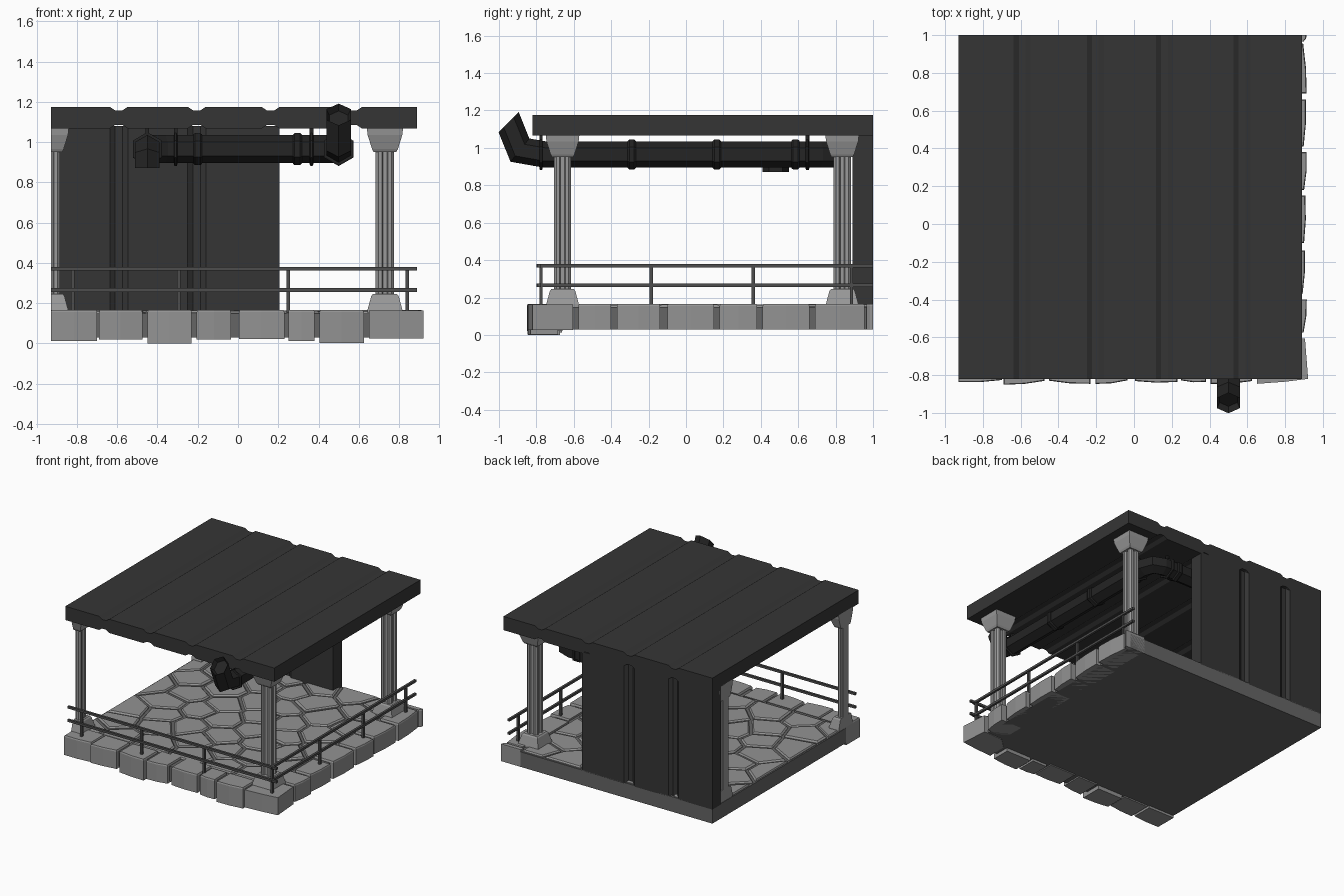
import bpy, bmesh, math, random
from mathutils import Vector, Matrix

if "Cube" in bpy.data.objects:
    bpy.data.objects.remove(bpy.data.objects["Cube"])

random.seed(4)
X0, X1, Y0, Y1 = -0.93, 0.89, -0.82, 1.0      # slab and roof outline


def material(name, v):
    m = bpy.data.materials.new(name)
    m.diffuse_color = (v, v, v, 1)
    m.use_nodes = True
    m.node_tree.nodes["Principled BSDF"].inputs["Base Color"].default_value = m.diffuse_color
    return m


DARK = material("dark sheet metal", 0.036)
PIPE = material("black pipe metal", 0.018)
RAIL = material("rail steel", 0.075)
STONE = material("pale stone", 0.29)
MORTAR = material("grey mortar", 0.13)
COLUMN = material("column stone", 0.32)


def finish(bm, name, mat):
    bmesh.ops.recalc_face_normals(bm, faces=bm.faces)
    me = bpy.data.meshes.new(name)
    bm.to_mesh(me)
    bm.free()
    me.materials.append(mat)
    ob = bpy.data.objects.new(name, me)
    bpy.context.collection.objects.link(ob)
    return ob


def loft(bm, rings):
    """Skin a list of equal point rings and cap both ends."""
    vs = [[bm.verts.new(p) for p in r] for r in rings]
    n = len(vs[0])
    for a, b in zip(vs, vs[1:]):
        for i in range(n):
            bm.faces.new((a[i], a[(i + 1) % n], b[(i + 1) % n], b[i]))
    return [bm.faces.new(vs[0]), bm.faces.new(vs[-1])]


def box(bm, lo, hi):
    loft(bm, [[(lo[0], lo[1], z), (hi[0], lo[1], z), (hi[0], hi[1], z), (lo[0], hi[1], z)]
              for z in (lo[2], hi[2])])


def grooved(x0, x1, low, high, grooves, depth):
    """Panel profile (x, height) with trapezoid grooves on both sides."""
    def side(h, d):
        pts = [(x0, h)]
        for g in grooves:
            pts += [(g - .045, h), (g - .018, h + d), (g + .018, h + d), (g + .045, h)]
        return pts + [(x1, h)]
    return side(low, depth) + side(high, -depth)[::-1]


# Roof and rear wall: grooved panels
bm = bmesh.new()
prof = grooved(X0, X1, 1.067, 1.175, (-.592, -.205, .162, .572), .018)
loft(bm, [[(x, y, z) for x, z in prof] for y in (Y0, Y1)])
finish(bm, "roof", DARK)
bm = bmesh.new()
prof = grooved(X0, .205, .89, Y1, (-.592, -.205), .02)
loft(bm, [[(x, y, z) for x, y in prof] for z in (.14, 1.08)])
finish(bm, "rear_wall", DARK)

# Floor slab under the stones
bm = bmesh.new()
box(bm, (X0, Y0 + .02, .03), (X1 - .02, Y1, .148))
finish(bm, "floor_slab", MORTAR)


# Paving: Voronoi cells clipped from the floor rectangle
def clip(poly, mid, nrm):
    out = []
    for a, b in zip(poly, poly[1:] + poly[:1]):
        da, db = (a - mid).dot(nrm), (b - mid).dot(nrm)
        if da <= 0:
            out.append(a)
        if da * db < 0:
            out.append(a.lerp(b, da / (da - db)))
    return out


def shrink(poly, d):
    res = poly
    for a, b in zip(poly, poly[1:] + poly[:1]):
        e = b - a
        if e.length > 1e-5:
            n = Vector((e.y, -e.x)).normalized()
            res = clip(res, a - n * d, n)
    return res


px1, py0 = .74, -.67
seeds = []
for j in range(8):
    for i in range(6):
        seeds.append(Vector((X0 + (i + .25 + .5 * (j % 2) + random.uniform(-.25, .25)) * (px1 - X0) / 6,
                             py0 + (j + .5 + random.uniform(-.25, .25)) * (Y1 - py0) / 8)))
bm = bmesh.new()
for s in seeds:
    cell = [Vector(p) for p in ((X0, py0), (px1, py0), (px1, Y1), (X0, Y1))]
    for t in seeds:
        if t is not s:
            cell = clip(cell, (s + t) / 2, t - s)
    cell = shrink(cell, .011)
    if len(cell) < 3:
        continue
    c = sum(cell, Vector((0, 0))) / len(cell)
    h = random.uniform(.158, .165)
    loft(bm, [[(*p, .14) for p in cell], [(*p, h - .01) for p in cell],
              [(*c.lerp(p, .92), h) for p in cell]])
finish(bm, "paving_stones", STONE)

# Edge stones along the front and the right side, each with an uneven outer face
front = [(-.93, -.70, .012), (-.69, -.475, .02), (-.45, -.23, 0), (-.205, -.035, .02),
         (.005, .23, .022), (.25, .38, .012), (.405, .625, .003)]
right = [(-.575, -.40, .03), (-.37, -.14, .03), (-.10, .15, .03), (.18, .38, .03),
         (.41, .66, .03), (.69, .955, .03), (.965, 1.0, .03)]


def edge_stone(bm, a, b, low, place):
    oa, ob = random.uniform(0, .012), random.uniform(.015, .032)
    if random.random() < .5:
        oa, ob = ob, oa
    inner = -random.uniform(.13, .16)
    m = (a + b) / 2
    ring = [(a, inner), (b, inner), (b, ob), (m, (oa + ob) / 2 + .006), (a, oa)]
    rings = [[place(u, v, low) for u, v in ring], [place(u, v, .155) for u, v in ring],
             [place(m + (u - m) * .96, v - .004, .165) for u, v in ring]]
    loft(bm, rings)


bm = bmesh.new()
for a, b, low in front:
    edge_stone(bm, a, b, low, lambda u, v, z: (u, Y0 - v, z))
for a, b, low in right:
    edge_stone(bm, a, b, low, lambda u, v, z: (X1 + v, u, z))
corner = [(.65, -.846), (.80, -.835), (.922, -.82), (.905, -.605), (.74, -.61), (.655, -.69)]
loft(bm, [[(x, y, z) for x, y in corner] for z in (.025, .163)])
finish(bm, "edge_stones", STONE)


# Columns: fluted shaft, flared base and capital; the left pair is cut at the edge
def column(name, cx, cy, cut):
    bm = bmesh.new()
    h = .046
    one = [(-.033, -h), (-.016, -h), (-.010, -h + .012), (.010, -h + .012), (.016, -h), (.033, -h)]
    ring = [Matrix.Rotation(k * math.pi / 2, 2) @ Vector(p) for k in range(4) for p in one]
    loft(bm, [[(cx + p.x, cy + p.y, z) for p in ring] for z in (.22, .98)])
    for levels in ([(.15, .087), (.165, .087), (.235, .068), (.245, .06)],
                   [(.95, .056), (.965, .064), (1.035, .086), (1.07, .09)]):
        loft(bm, [[(cx + sx * w, cy + sy * w, z) for sx, sy in ((-1, -1), (1, -1), (1, 1), (-1, 1))]
                  for z, w in levels])
    if cut:
        res = bmesh.ops.bisect_plane(bm, geom=bm.verts[:] + bm.edges[:] + bm.faces[:],
                                     plane_co=(X0, 0, 0), plane_no=(-1, 0, 0), clear_outer=True)
        bmesh.ops.holes_fill(bm, edges=[e for e in bm.edges if e.is_boundary])
    finish(bm, name, COLUMN)


for side, cx in (("left", X0), ("right", .73)):
    for end, cy in (("front", -.66), ("rear", .835)):
        column(f"{end}_{side}_column", cx, cy, side == "left")

# Railings: two rails and posts on the front and right sides
r = .009
bm = bmesh.new()
for z in (.265, .37):
    box(bm, (X0, -.785 - r, z - r), (X1, -.785 + r, z + r))
    box(bm, (.845 - r, -.80, z - r), (.845 + r, Y1, z + r))
for x, y in [(-.82, -.775), (-.295, -.775), (.25, -.775), (.84, -.775),
             (.84, -.185), (.84, .36), (.84, .885)]:
    box(bm, (x - r, y - r, .15), (x + r, y + r, .37))
finish(bm, "railing", RAIL)


# Hexagonal pipe swept along a mitred path
def hexagon(c, d, rad):
    d = d.normalized()
    side = d.cross(Vector((0, 0, 1))).normalized()
    up = side.cross(d)
    return [c + rad * (math.sin(k * math.pi / 3) * side + math.cos(k * math.pi / 3) * up) for k in range(6)]


PZ = .965
path = [Vector(p) for p in ((.5, -.948, 1.137), (.5, -.888, .988), (.5, -.757, PZ), (.5, .72, PZ),
                            (.475, .785, PZ), (.41, .81, PZ), (-.36, .81, PZ), (-.425, .785, PZ),
                            (-.45, .72, PZ), (-.45, .53, PZ), (-.45, .48, .93), (-.45, .48, .87))]
dirs = [(b - a).normalized() for a, b in zip(path, path[1:])]
normals = [Vector((0, 1, -1))] + [a + b for a, b in zip(dirs, dirs[1:])] + [dirs[-1]]
ring = hexagon(path[0], dirs[0], .07)
rings = []
for p, n, d in zip(path, normals, [dirs[0]] + dirs):
    ring = [q + d * ((p - q).dot(n) / d.dot(n)) for q in ring]
    rings.append(ring)
bm = bmesh.new()
caps = loft(bm, rings)
bmesh.ops.recalc_face_normals(bm, faces=bm.faces)
bmesh.ops.inset_individual(bm, faces=caps, thickness=.016)       # hollow ends
for f in caps:
    bmesh.ops.translate(bm, verts=f.verts, vec=f.normal * -.035)
finish(bm, "drain_pipe", PIPE)

# Pipe collars, and hanger straps up to the roof
alongY, alongX = Vector((0, 1, 0)), Vector((1, 0, 0))


def collar(bm, c, d, rad, half):
    c = Vector(c)
    loft(bm, [hexagon(c + d * t, d, q) for t, q in
              ((-half, rad - .008), (-half * .6, rad), (half * .6, rad), (half, rad - .008))])


bm = bmesh.new()
for y in (-.29, .165, .585):
    collar(bm, (.5, y, PZ), alongY, .08, .022)
for x in (.295, -.2):
    collar(bm, (x, .81, PZ), alongX, .08, .022)
finish(bm, "pipe_collars", PIPE)
bm = bmesh.new()
for x, y, d in ((.5, -.775, alongY), (.5, .648, alongY), (.365, .81, alongX), (-.31, .81, alongX),
                (-.45, .65, alongY)):
    collar(bm, (x, y, PZ), d, .084, .009)
    box(bm, (x - .009, y - .009, PZ + .06), (x + .009, y + .009, 1.075))
finish(bm, "pipe_hangers", PIPE)
